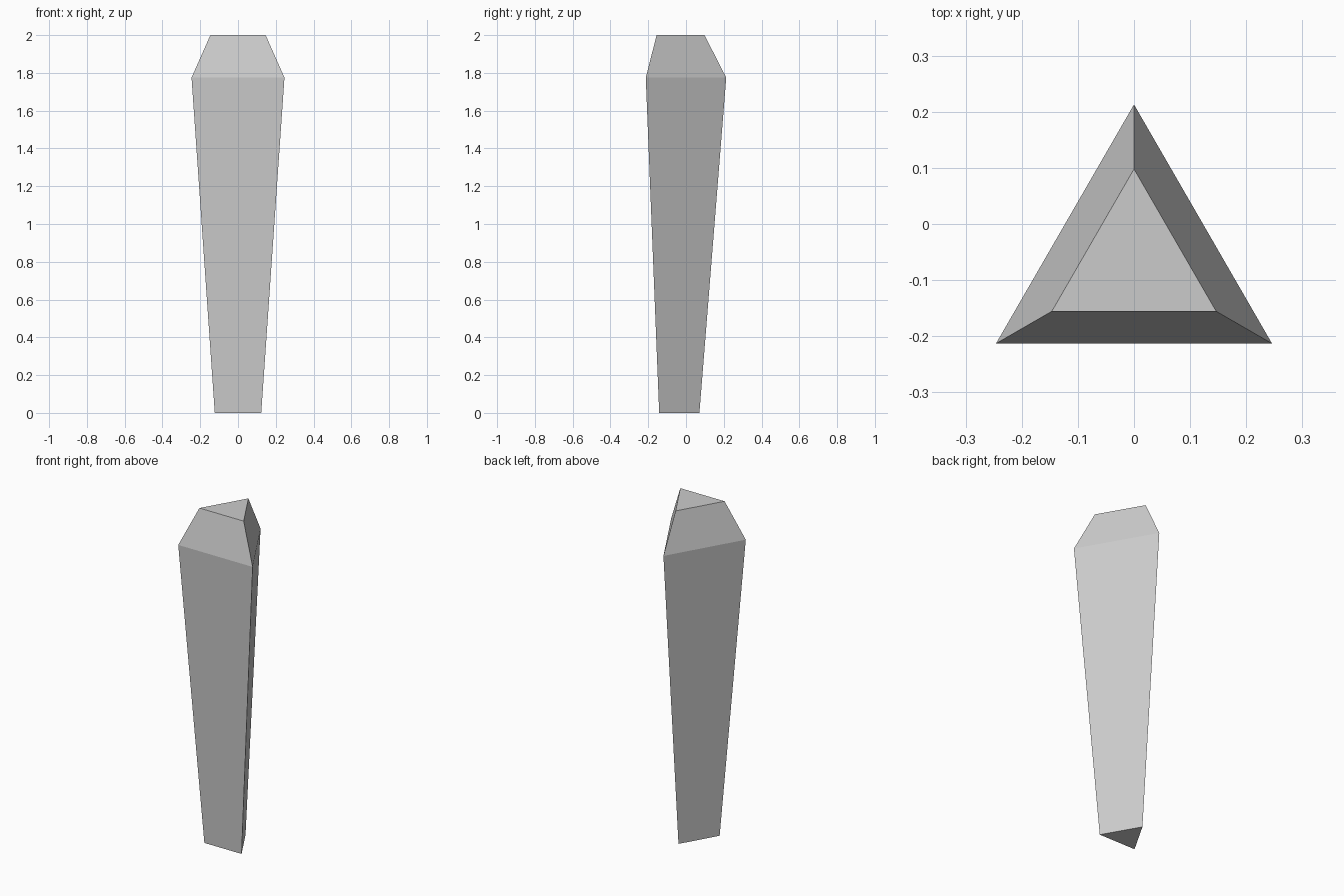
import bpy, bmesh
from math import cos, sin, pi

if "Cube" in bpy.data.objects:
    bpy.data.objects.remove(bpy.data.objects["Cube"])

SIDES = 3
CENTRE_Y = -0.071
# (height, radius) of each triangular section, bottom to top
SECTIONS = [(0.0, 0.142), (1.775, 0.284), (2.0, 0.169)]

bm = bmesh.new()


def ring(z, r):
    """Triangle with one corner pointing to the back (+y)."""
    angles = [pi / 2 + 2 * pi * i / SIDES for i in range(SIDES)]
    return [bm.verts.new((r * cos(a), CENTRE_Y + r * sin(a), z)) for a in angles]


rings = [ring(z, r) for z, r in SECTIONS]

# Tapered shaft and bevelled shoulder
for low, high in zip(rings, rings[1:]):
    for i in range(SIDES):
        j = (i + 1) % SIDES
        bm.faces.new((low[i], low[j], high[j], high[i]))

# End caps
bm.faces.new(rings[0][::-1])
bm.faces.new(rings[-1])
bmesh.ops.recalc_face_normals(bm, faces=bm.faces[:])

mesh = bpy.data.meshes.new("crystal_shard")
bm.to_mesh(mesh)
bm.free()
shard = bpy.data.objects.new("crystal_shard", mesh)
bpy.context.collection.objects.link(shard)
